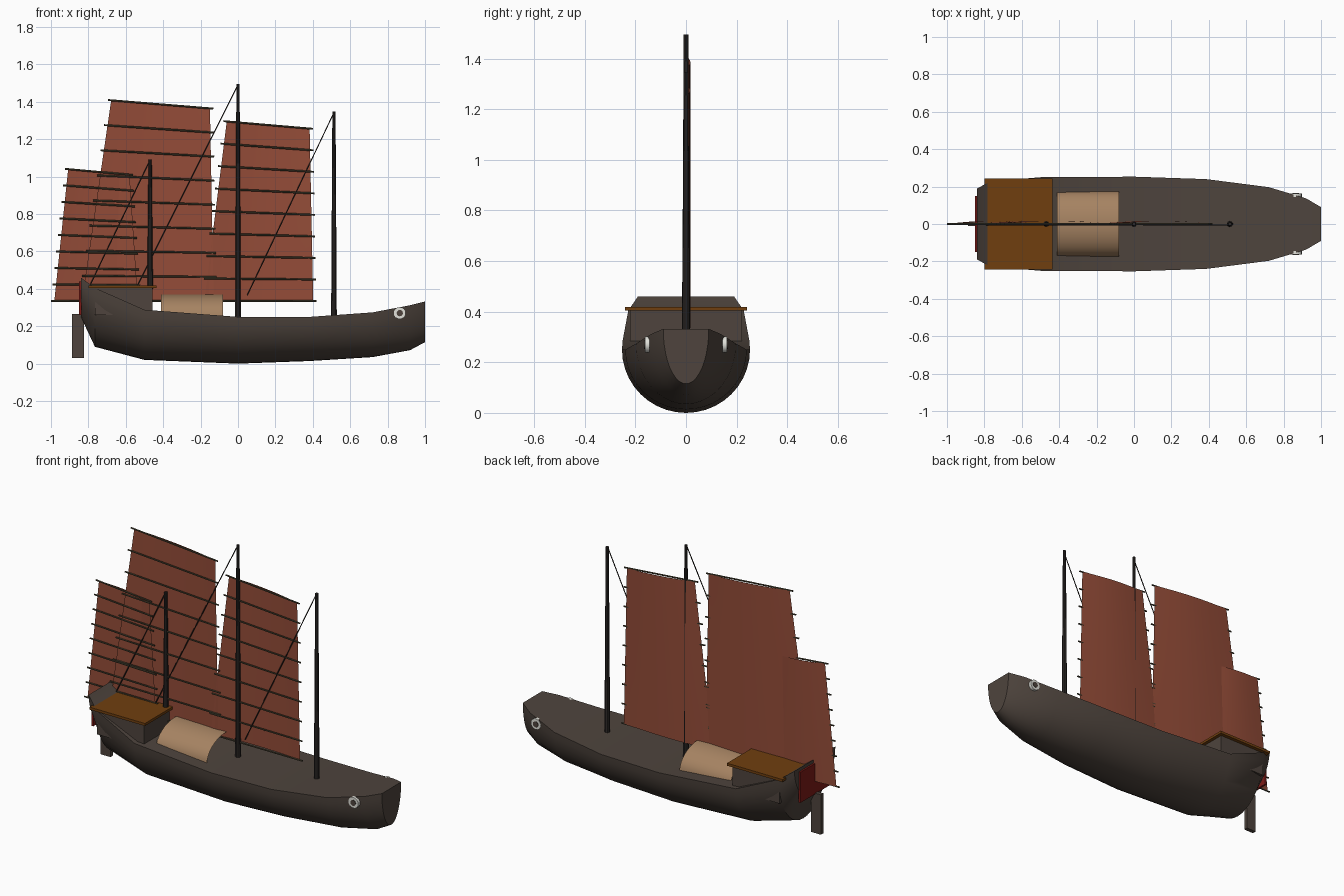
import bpy, bmesh, math
from mathutils import Vector

if "Cube" in bpy.data.objects:
    bpy.data.objects.remove(bpy.data.objects["Cube"])


def material(name, rgb):
    m = bpy.data.materials.new(name)
    lin = [(c / 255 / 12.92) if c < 11 else ((c / 255 + 0.055) / 1.055) ** 2.4 for c in rgb]
    m.diffuse_color = (*lin, 1)
    m.use_nodes = True
    m.node_tree.nodes["Principled BSDF"].inputs["Base Color"].default_value = m.diffuse_color
    return m


WOOD = material("dark hull wood", (78, 68, 61))
SPAR = material("black brown spar", (46, 42, 40))
SAIL = material("rust sail", (148, 76, 56))
BATTEN = material("olive batten", (76, 70, 52))
ROOF = material("brown roof", (112, 63, 15))
MAT = material("tan canopy", (166, 131, 98))
RED = material("dark red panel", (125, 26, 22))
WHITE = material("eye white", (225, 225, 218))


def finish(name, bm, mat, smooth=True, fix=True):
    if fix:
        bmesh.ops.recalc_face_normals(bm, faces=bm.faces)
    me = bpy.data.meshes.new(name)
    bm.to_mesh(me)
    bm.free()
    me.materials.append(mat)
    ob = bpy.data.objects.new(name, me)
    bpy.context.collection.objects.link(ob)
    if smooth:
        bpy.ops.object.select_all(action='DESELECT')
        ob.select_set(True)
        bpy.context.view_layer.objects.active = ob
        bpy.ops.object.shade_smooth_by_angle(angle=math.radians(35))
    return ob


def box(name, mat, x, y, z):
    bm = bmesh.new()
    bmesh.ops.create_cube(bm, size=1)
    for v in bm.verts:
        v.co = [(r[0] + r[1]) / 2 + c * (r[1] - r[0]) for c, r in zip(v.co, (x, y, z))]
    return finish(name, bm, mat, False)


def rod(name, mat, a, b, r1, r2, sides=8):
    a, b = Vector(a), Vector(b)
    bm = bmesh.new()
    bmesh.ops.create_cone(bm, cap_ends=True, segments=sides, radius1=r1, radius2=r2,
                          depth=(b - a).length)
    q = (b - a).to_track_quat('Z', 'Y')
    for v in bm.verts:
        v.co = q @ v.co + (a + b) / 2
    return finish(name, bm, mat)


# Hull: half-ellipse sections lofted along x (x, half width, sheer z, keel z)
stations = [(-0.84, 0.19, 0.46, 0.25), (-0.765, 0.228, 0.405, 0.09), (-0.5, 0.25, 0.288, 0.02),
            (0, 0.253, 0.25, 0.0), (0.385, 0.24, 0.25, 0.014), (0.72, 0.197, 0.274, 0.035),
            (0.92, 0.137, 0.312, 0.072), (1.0, 0.09, 0.332, 0.115)]
N = 20
bm = bmesh.new()
rings = []
for x, w, top, low in stations:
    rings.append([bm.verts.new((x, -w * math.cos(math.pi * i / N),
                                top - (top - low) * math.sin(math.pi * i / N)))
                  for i in range(N + 1)])
for a, b in zip(rings, rings[1:]):
    for i in range(N):
        bm.faces.new((a[i], a[i + 1], b[i + 1], b[i]))
    bm.faces.new((a[N], a[0], b[0], b[N]))  # deck
bm.faces.new(rings[0])
bm.faces.new(rings[-1])
finish("hull", bm, WOOD)

# Stern house, roof, transom panel and rudder
box("stern_house", WOOD, (-0.765, -0.457), (-0.221, 0.221), (0.26, 0.408))
box("stern_roof", ROOF, (-0.798, -0.437), (-0.242, 0.242), (0.404, 0.419))
box("transom_panel", RED, (-0.85, -0.838), (-0.15, 0.15), (0.26, 0.44))
box("rudder", WOOD, (-0.887, -0.823), (-0.012, 0.012), (0.03, 0.265))

# Arched canopy, open at both ends
bm = bmesh.new()
prev = None
for i in range(17):
    t = math.pi * i / 16
    pair = [bm.verts.new((x, 0.175 * math.cos(t), 0.25 + 0.12 * math.sin(t)))
            for x in (-0.413, -0.08)]
    if prev:
        bm.faces.new((prev[0], prev[1], pair[1], pair[0]))
    prev = pair
finish("canopy", bm, MAT)

# Masts and halyards
for name, x, z0, z1, end in (("fore", 0.513, 0.25, 1.347, (0.05, 0.365)),
                             ("main", 0.0, 0.24, 1.495, (-0.535, 0.42)),
                             ("mizzen", -0.47, 0.4, 1.092, (-0.79, 0.42))):
    rod(name + "_mast", SPAR, (x, 0, z0), (x, 0, z1), 0.016, 0.009, 10)
    rod(name + "_halyard", SPAR, (x, -0.005, z1 - 0.005), (end[0], -0.005, end[1]),
        0.003, 0.003, 5)


# Battened sails, corners: bottom left, bottom right, top left, top right (x, z)
def sail(name, bl, br, tl, tr):
    bl, br, tl, tr = (Vector((p[0], 0, p[1])) for p in (bl, br, tl, tr))
    cols, rows = 16, 8
    bm = bmesh.new()
    grid = []
    for j in range(rows + 1):
        left, right = bl.lerp(tl, j / rows), br.lerp(tr, j / rows)
        row = []
        for i in range(cols + 1):
            p = left.lerp(right, i / cols)
            p.y = 0.003 + 0.014 * math.sin(math.pi * i / cols)
            row.append(bm.verts.new(p))
        grid.append(row)
        d = (right - left).normalized()
        rod(f"{name}_batten_{j + 1}", BATTEN, left - d * 0.018, right + d * 0.018,
            0.005, 0.005, 6)
    for a, b in zip(grid, grid[1:]):
        for i in range(cols):
            bm.faces.new((a[i], a[i + 1], b[i + 1], b[i]))
    finish(name, bm, SAIL, fix=False)


sail("fore_sail", (-0.18, 0.335), (0.402, 0.335), (-0.06, 1.295), (0.383, 1.257))
sail("main_sail", (-0.835, 0.335), (-0.13, 0.335), (-0.678, 1.408), (-0.15, 1.365))
sail("mizzen_sail", (-0.982, 0.335), (-0.535, 0.335), (-0.908, 1.04), (-0.58, 1.01))

# Painted bow eyes on both sides
for side, s in (("front", -1), ("back", 1)):
    rod(side + "_eye", WHITE, (0.865, s * 0.145, 0.27), (0.865, s * 0.163, 0.27), 0.032, 0.032, 16)
    rod(side + "_pupil", WOOD, (0.865, s * 0.15, 0.27), (0.865, s * 0.166, 0.27), 0.017, 0.017, 12)
